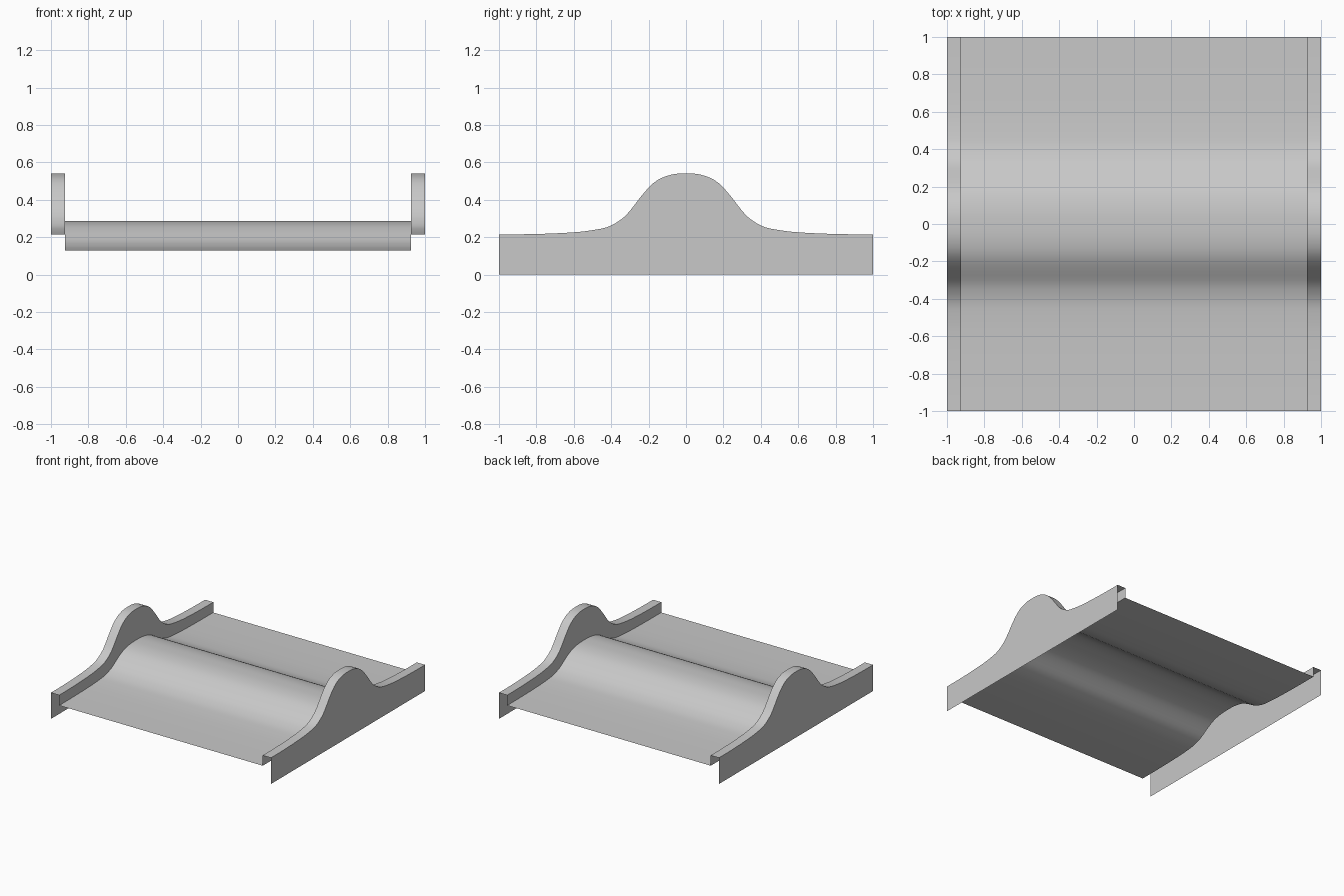
import bpy
import bmesh
import math

cube = bpy.data.objects.get("Cube")
if cube:
    bpy.data.objects.remove(cube, do_unlink=True)

# One plain grey for everything
grey = bpy.data.materials.new("plain_grey")
grey.use_nodes = True
colour = (0.58, 0.58, 0.58, 1)
grey.diffuse_color = colour
grey.node_tree.nodes["Principled BSDF"].inputs["Base Color"].default_value = colour

# Half of the hump profile: distance from the crest, height of the wall top
HUMP = [(0, .541), (.07, .536), (.14, .512), (.19, .475), (.25, .406), (.29, .353),
        (.33, .308), (.41, .258), (.49, .239), (.6, .226), (.8, .217), (1, .215)]
BASE, CREST = .215, .541
OUTER, INNER = 1.0, .925
STEPS = 80


def tangent(i):
    if i in (0, len(HUMP) - 1):
        return 0
    (d0, h0), (d1, h1) = HUMP[i - 1], HUMP[i + 1]
    return (h1 - h0) / (d1 - d0)


def wall_top(y):
    """Smooth curve through the hump profile, mirrored about y = 0."""
    d = min(abs(y), 1)
    i = max(k for k in range(len(HUMP) - 1) if HUMP[k][0] <= d)
    (d0, h0), (d1, h1) = HUMP[i], HUMP[i + 1]
    w = d1 - d0
    t = (d - d0) / w
    s = t * t * (3 - 2 * t)
    return (h0 + (h1 - h0) * s + w * tangent(i) * t * (1 - t) ** 2
            - w * tangent(i + 1) * t * t * (1 - t))


def deck_top(y):
    """The same hump, lower and flatter."""
    return .13 + .157 * (wall_top(y) - BASE) / (CREST - BASE)


def ground(y):
    return 0


def sweep(name, section):
    """Sweep an open section of (x, height function) points along y."""
    bm = bmesh.new()
    rows = []
    for k in range(STEPS + 1):
        y = -1 + 2 * k / STEPS
        rows.append([bm.verts.new((x, y, height(y))) for x, height in section])
    for a, b in zip(rows, rows[1:]):
        for j in range(len(section) - 1):
            bm.faces.new((a[j], a[j + 1], b[j + 1], b[j]))
    mesh = bpy.data.meshes.new(name)
    bm.to_mesh(mesh)
    bm.free()
    mesh.materials.append(grey)
    obj = bpy.data.objects.new(name, mesh)
    bpy.context.collection.objects.link(obj)
    bpy.ops.object.select_all(action="DESELECT")
    obj.select_set(True)
    bpy.context.view_layer.objects.active = obj
    bpy.ops.object.shade_smooth_by_angle(angle=math.radians(40))
    return obj


# Humped deck between the side walls
sweep("deck", [(-INNER, deck_top), (INNER, deck_top)])

# Side walls: hollow, open below and at both ends
sweep("right_wall", [(-OUTER, ground), (-OUTER, wall_top),
                     (-INNER, wall_top), (-INNER, deck_top)])
sweep("left_wall", [(INNER, deck_top), (INNER, wall_top),
                    (OUTER, wall_top), (OUTER, ground)])
